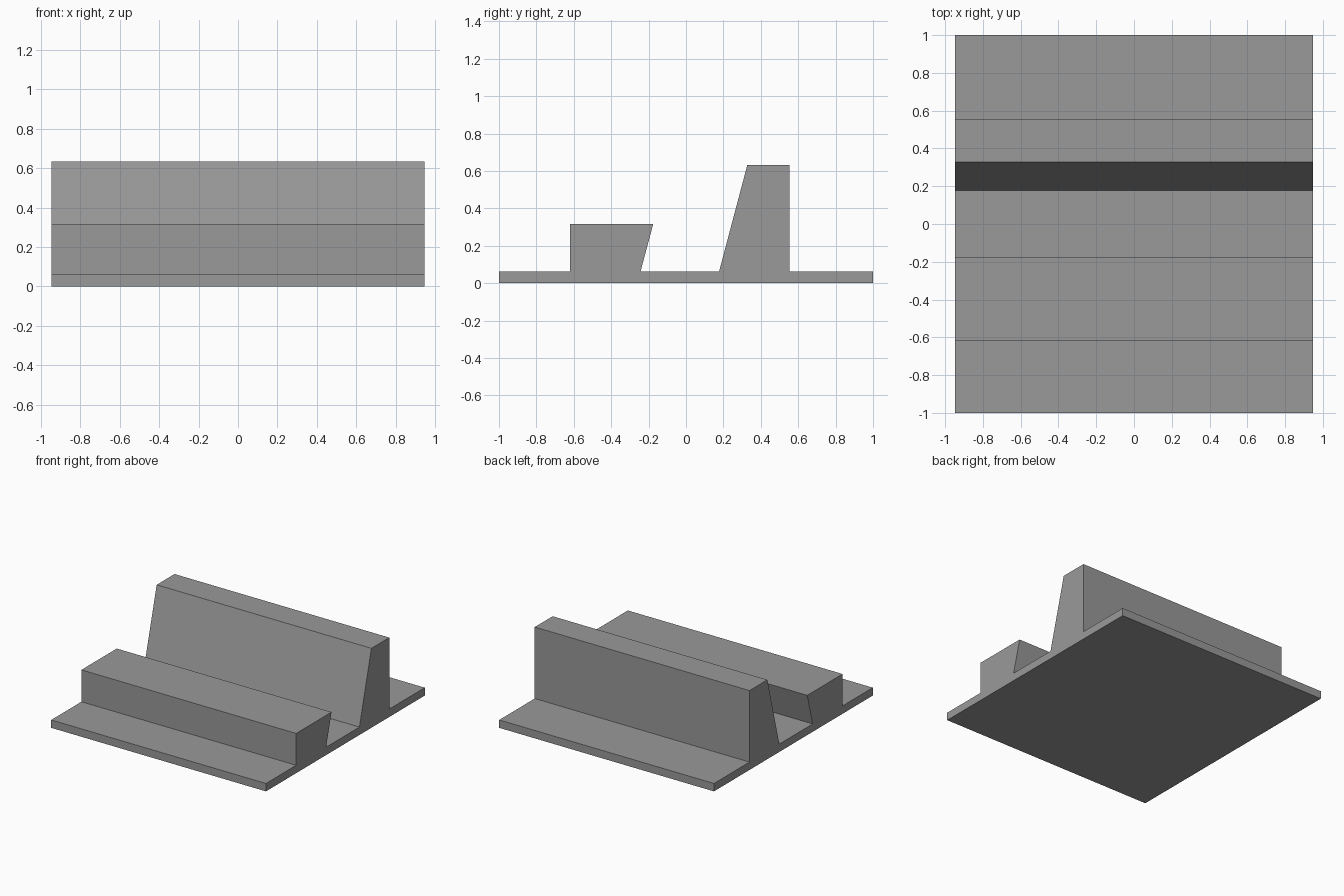
import bpy
import bmesh

if "Cube" in bpy.data.objects:
    bpy.data.objects.remove(bpy.data.objects["Cube"])

HALF_WIDTH = 0.947
BASE_TOP = 0.063

grey = bpy.data.materials.new("grey")
grey.diffuse_color = (0.32, 0.32, 0.32, 1.0)
grey.use_nodes = True
grey.node_tree.nodes["Principled BSDF"].inputs["Base Color"].default_value = grey.diffuse_color


def extrude_profile(name, profile):
    """Extrude a (y, z) side profile across the full width."""
    bm = bmesh.new()
    face = bm.faces.new([bm.verts.new((-HALF_WIDTH, y, z)) for y, z in profile])
    result = bmesh.ops.extrude_face_region(bm, geom=[face])
    moved = [v for v in result["geom"] if isinstance(v, bmesh.types.BMVert)]
    bmesh.ops.translate(bm, verts=moved, vec=(2 * HALF_WIDTH, 0, 0))
    bmesh.ops.recalc_face_normals(bm, faces=bm.faces)
    mesh = bpy.data.meshes.new(name)
    bm.to_mesh(mesh)
    bm.free()
    mesh.materials.append(grey)
    obj = bpy.data.objects.new(name, mesh)
    bpy.context.collection.objects.link(obj)
    return obj


# Flat base plate
extrude_profile("base_plate", [(-1, 0), (1, 0), (1, BASE_TOP), (-1, BASE_TOP)])

# Low front block with an undercut rear face
extrude_profile("front_block", [(-0.62, BASE_TOP), (-0.243, BASE_TOP),
                                (-0.175, 0.317), (-0.62, 0.317)])

# Tall back support with a leaning front face
extrude_profile("back_support", [(0.177, BASE_TOP), (0.553, BASE_TOP),
                                 (0.553, 0.633), (0.328, 0.633)])
